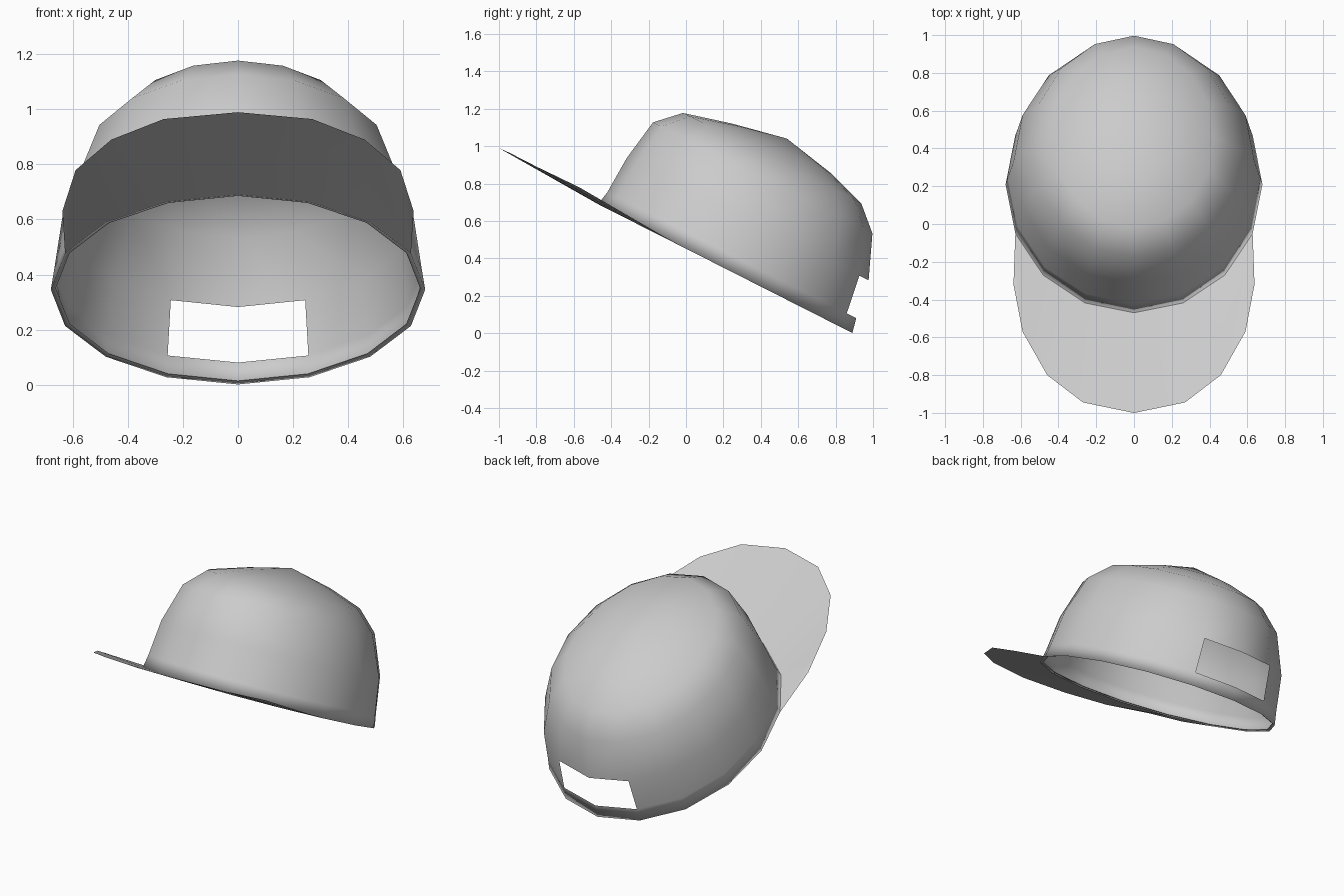
import bpy, math
from math import sin, cos, pi

if "Cube" in bpy.data.objects:
    bpy.data.objects.remove(bpy.data.objects["Cube"])

TILT = -math.radians(26.87)
CENTRE = (0, 0.21, 0.345)
N = 16


def add_mesh(name, verts, faces):
    me = bpy.data.meshes.new(name)
    me.from_pydata(verts, [], faces)
    me.polygons.foreach_set("use_smooth", [True] * len(me.polygons))
    ob = bpy.data.objects.new(name, me)
    ob.location = CENTRE
    ob.rotation_euler = (TILT, 0, 0)
    bpy.context.collection.objects.link(ob)
    return ob


def ring(width, front, back, height):
    """16-sided oval; index 0 is the front centre, index 8 the back centre."""
    mid, r = (front + back) / 2, (back - front) / 2
    return [(width * sin(2 * pi * k / N), mid - r * cos(2 * pi * k / N), height)
            for k in range(N)]


# Crown: half width, front, back, height, measured square to the tilted rim
levels = [
    (0.662, -0.742, 0.745, 0.006),   # turned-in hem
    (0.680, -0.762, 0.762, 0.000),   # rim
    (0.668, -0.747, 0.744, 0.080),
    (0.638, -0.737, 0.712, 0.290),
    (0.545, -0.698, 0.617, 0.523),
    (0.425, -0.578, 0.491, 0.640),
    (0.230, -0.314, 0.280, 0.709),
]
verts = [v for lv in levels for v in ring(*lv)]
faces = []
for i in range(len(levels) - 1):
    for k in range(N):
        if i == 2 and k in (7, 8):       # adjustment opening at the back
            continue
        j = (k + 1) % N
        faces.append((i * N + k, i * N + j, (i + 1) * N + j, (i + 1) * N + k))
verts.append((0, -0.02, 0.769))
top = (len(levels) - 1) * N
faces += [(top + k, top + (k + 1) % N, len(verts) - 1) for k in range(N)]
add_mesh("crown", verts, faces)

# Brim: outer outline from the tip to one side, mirrored, joined to the rim
half = [(0, -1.371, 0.028), (0.27, -1.310, 0.031), (0.46, -1.147, 0.030),
        (0.59, -0.892, 0.035), (0.638, -0.602, 0.015)]
outer = [(-x, u, w) for x, u, w in half[:0:-1]] + half      # 9 points
rim = ring(*levels[1])
inner = [rim[k % N] for k in range(-3, 4)]                   # 7 points
faces = [(k + 1, k + 2, 9 + k + 1, 9 + k) for k in range(6)]
faces += [(0, 1, 9), (7, 8, 15)]
add_mesh("brim", outer + inner, faces)
